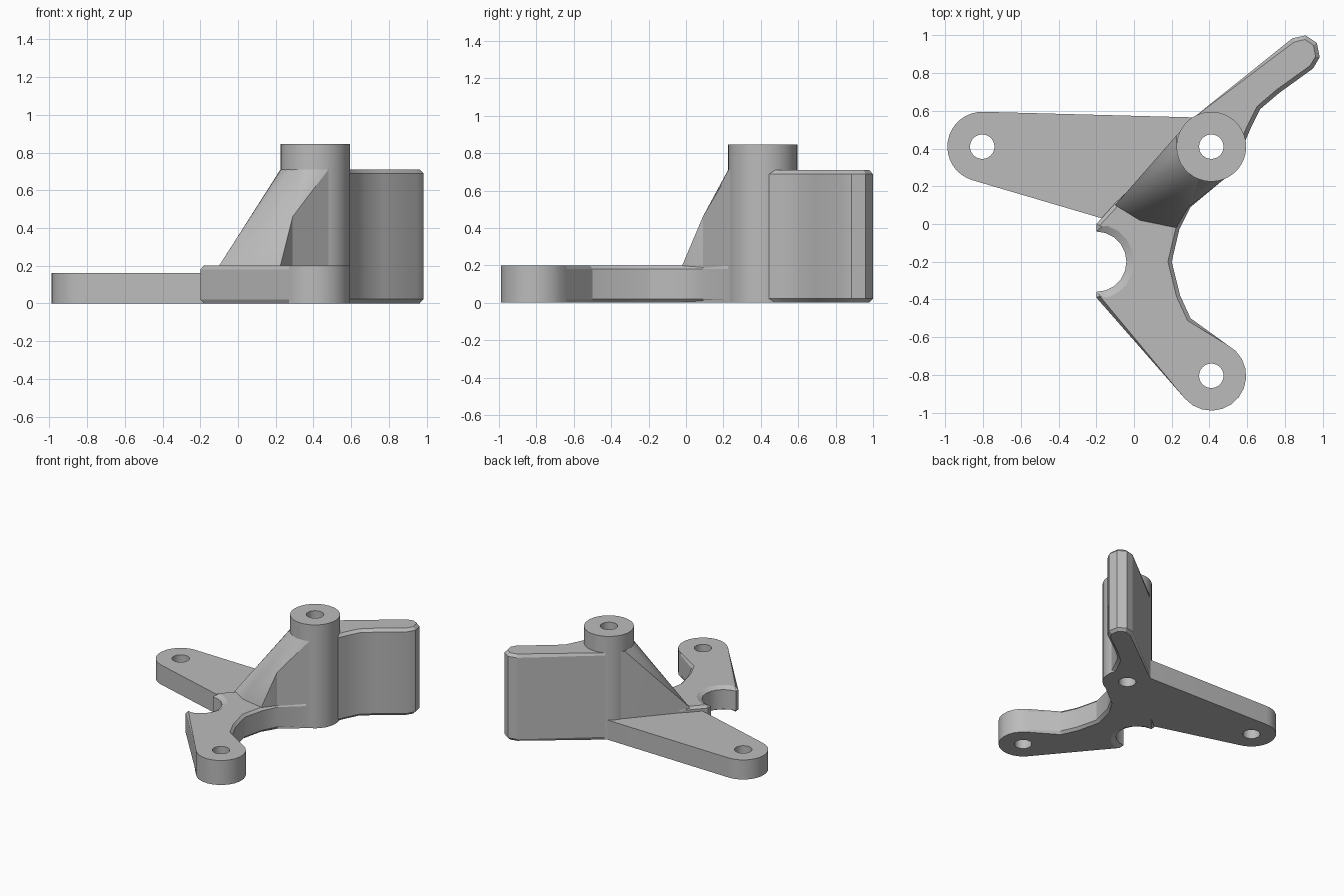
import bpy, bmesh
from math import cos, sin, radians
from mathutils import Vector

if "Cube" in bpy.data.objects:
    bpy.data.objects.remove(bpy.data.objects["Cube"])

grey = bpy.data.materials.new("cast_grey")
grey.use_nodes = True
COLOUR = (0.5, 0.5, 0.5, 1)
grey.diffuse_color = COLOUR
grey.node_tree.nodes["Principled BSDF"].inputs["Base Color"].default_value = COLOUR

R = 0.185          # radius of the boss and the rounded arm ends
HOLE = 0.065
BOSS = (0.41, 0.41)
LEFT_END = (-0.805, 0.41)
FRONT_END = (0.41, -0.805)


def arc(centre, r, a, b, steps, inset=0):
    """Points on an arc, each with its chamfer inset."""
    angles = [radians(a + (b - a) * i / steps) for i in range(steps + 1)]
    return [(centre[0] + r * cos(t), centre[1] + r * sin(t), inset) for t in angles]


def finish(name, bm):
    bmesh.ops.recalc_face_normals(bm, faces=bm.faces)
    mesh = bpy.data.meshes.new(name)
    bm.to_mesh(mesh)
    bm.free()
    mesh.materials.append(grey)
    ob = bpy.data.objects.new(name, mesh)
    bpy.context.collection.objects.link(ob)
    return ob


def inset_outline(outline):
    """Move each point inward along its averaged normal by its own inset."""
    pts = [Vector(p[:2]) for p in outline]
    out = []
    for i, p in enumerate(pts):
        along = ((p - pts[i - 1]).normalized()
                 + (pts[(i + 1) % len(pts)] - p).normalized()).normalized()
        out.append(p + Vector((-along.y, along.x)) * outline[i][2])
    return out


def plate(name, outline, top, chamfer=0):
    """Extrude a counter-clockwise outline, with chamfered rims where inset."""
    walls = [Vector(p[:2]) for p in outline]
    if chamfer:
        caps = inset_outline(outline)
        rings = [(caps, 0), (walls, chamfer), (walls, top - chamfer), (caps, top)]
    else:
        rings = [(walls, 0), (walls, top)]
    bm = bmesh.new()
    loops = [[bm.verts.new((p.x, p.y, z)) for p in ring] for ring, z in rings]
    n = len(outline)
    for low, high in zip(loops, loops[1:]):
        for i in range(n):
            j = (i + 1) % n
            bm.faces.new((low[i], low[j], high[j], high[i]))
    bm.faces.new(loops[0][::-1])
    bm.faces.new(loops[-1])
    return finish(name, bm)


def hull(name, columns):
    """Convex block from (x, y, height) columns standing on the ground."""
    bm = bmesh.new()
    for x, y, z in columns:
        bm.verts.new((x, y, 0))
        bm.verts.new((x, y, z))
    res = bmesh.ops.convex_hull(bm, input=bm.verts)
    spare = {v for v in res["geom_interior"] + res["geom_unused"]
             if isinstance(v, bmesh.types.BMVert)}
    bmesh.ops.delete(bm, geom=list(spare), context="VERTS")
    return finish(name, bm)


def drill(ob, centre):
    """Cut a round vertical hole and apply it."""
    cutter = plate("hole_cutter", arc(centre, HOLE, 0, 345, 23), 2)
    cutter.location.z = -0.5
    cutter.hide_render = True
    mod = ob.modifiers.new("hole", "BOOLEAN")
    mod.operation = "DIFFERENCE"
    mod.solver = "EXACT"
    mod.object = cutter
    bpy.context.view_layer.update()
    graph = bpy.context.evaluated_depsgraph_get()
    mesh = bpy.data.meshes.new_from_object(ob.evaluated_get(graph))
    ob.modifiers.clear()
    ob.data = mesh
    bpy.data.objects.remove(cutter)


# Thin side arm with a rounded, drilled end
side_arm = plate("side_arm", arc(LEFT_END, R, 88, 254, 16)
                 + [(-0.17, 0.03, 0), (-0.1, 0.09, 0), (0.41, 0.3, 0), (0.33, 0.565, 0)], 0.16)

# Thicker front arm with a half-round notch and chamfered sides
c = 0.02
front_arm = plate("front_arm",
                  arc((-0.2, -0.2), 0.16, 90, -90, 10, 0.04)
                  + [(-0.2, -0.39, c)]
                  + arc(FRONT_END, R, 221, 423, 12)
                  + [(0.3, -0.5, c), (0.245, -0.38, c), (0.2, -0.2, c), (0.24, -0.03, c),
                     (0.3, 0.09, c), (0.48, 0.24, 0), (0.41, 0.5, 0), (0.2, 0.4, 0),
                     (-0.1, 0.11, c), (-0.2, 0.0, c)], 0.2, 0.02)

# Sloped web running up to the boss, in two convex halves
TOP = 0.71
waist = (0.29, 0.09, 0.46)


def rim(a, b, steps):
    return [(x, y, TOP) for x, y, _ in arc(BOSS, R, a, b, steps)]


web_left = hull("web_left", [(-0.1, 0.1, 0.2), (0.03, 0.02, 0.2), (0.225, -0.02, 0.2), waist,
                             (*BOSS, TOP), (0.31, 0.56, TOP), (0.225, 0.47, TOP)]
                + rim(160, 249, 6))
web_right = hull("web_right", [waist, (*BOSS, TOP)] + rim(249, 292, 4))

# Tall curved fin behind the boss
f = 0.022
fin = plate("fin", [(0.41, 0.3, 0), (0.55, 0.36, 0), (0.59, 0.44, f), (0.62, 0.51, f),
                    (0.67, 0.61, f), (0.77, 0.695, f), (0.95, 0.825, f), (0.985, 0.885, f),
                    (0.97, 0.96, f), (0.91, 1.0, f), (0.84, 0.985, f), (0.31, 0.56, 0),
                    (0.28, 0.45, 0)], TOP, f)

# Tall drilled boss
boss = plate("boss", arc(BOSS, R, 0, 350, 35), 0.845)

for part in (side_arm, front_arm, web_left, web_right, fin, boss):
    drill(part, BOSS)
drill(side_arm, LEFT_END)
drill(front_arm, FRONT_END)

# Smooth round walls, keep the edges sharp
for part in (side_arm, front_arm, web_left, web_right, fin, boss):
    bpy.ops.object.select_all(action="DESELECT")
    part.select_set(True)
    bpy.context.view_layer.objects.active = part
    bpy.ops.object.shade_smooth_by_angle(angle=radians(25))
